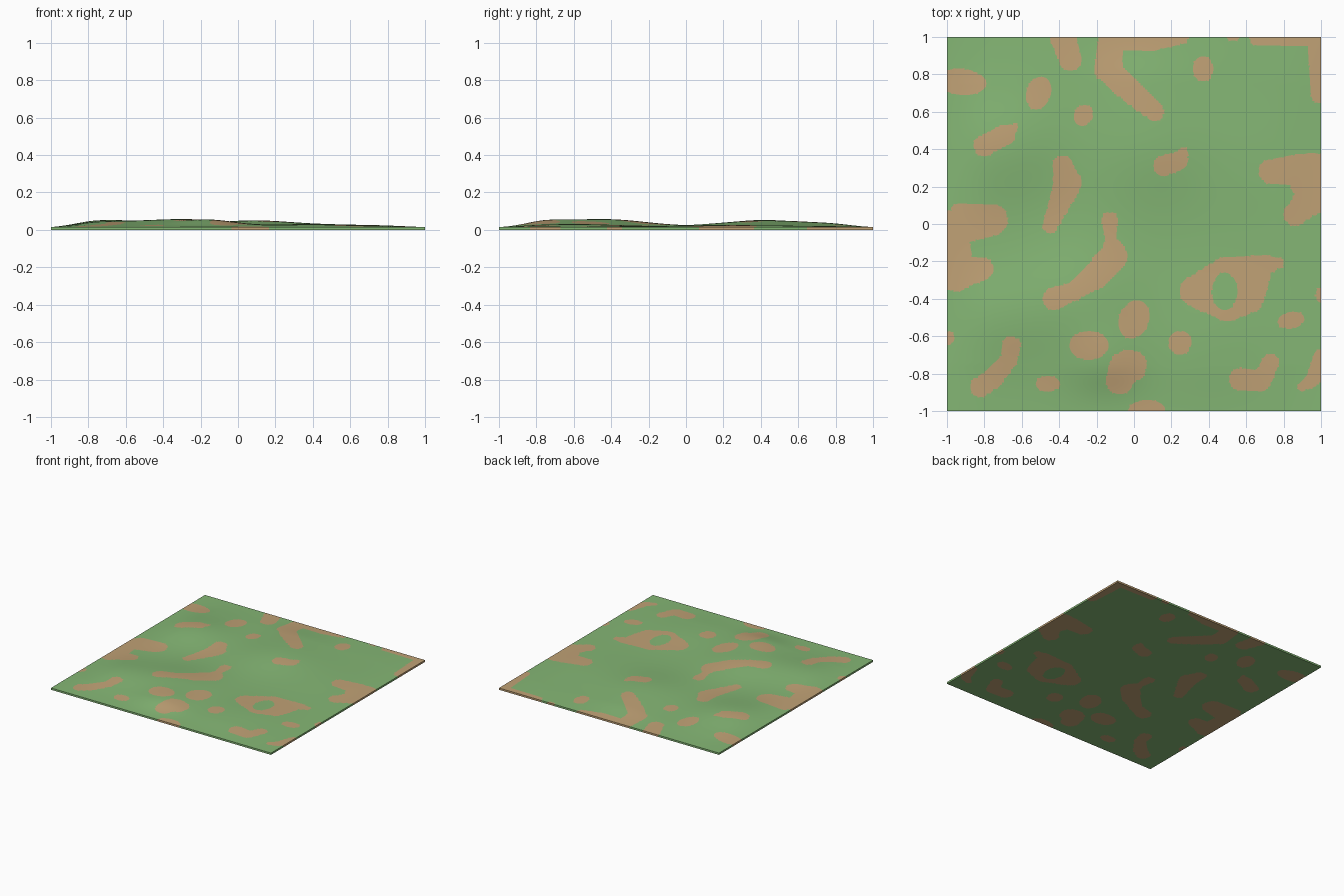
import bpy, bmesh, math

N = 170                      # grid cells per side
CELL = 2 / N
BASE = 0.015                 # slab height at the rim

# Gentle hills: x, y, radius, height
HILLS = [(-0.30, -0.42, 0.30, 0.036), (-0.68, 0.42, 0.28, 0.034),
         (0.08, 0.40, 0.30, 0.029), (-0.15, -0.74, 0.20, 0.025),
         (-0.72, -0.50, 0.25, 0.022), (0.40, -0.60, 0.30, 0.012),
         (0.55, 0.30, 0.35, 0.008), (0.0, 0.75, 0.25, 0.012)]

# Rounded earth spots: x, y, rx, ry, tilt in degrees
SPOTS = [(-0.92, 0.76, 0.13, 0.07, -5), (-0.51, 0.70, 0.065, 0.09, -20),
         (-0.27, 0.58, 0.05, 0.058, -30), (0.37, 0.83, 0.055, 0.067, 0),
         (0.0, -0.51, 0.08, 0.105, -20), (-0.24, -0.65, 0.105, 0.077, 0),
         (0.245, -0.635, 0.062, 0.065, -30), (0.84, -0.515, 0.072, 0.045, 10),
         (-0.46, -0.855, 0.065, 0.042, 0), (-0.035, -0.765, 0.105, 0.09, 20),
         (-0.075, -0.83, 0.075, 0.08, 0), (0.07, -1.0, 0.10, 0.06, 0),
         (-1.0, -0.61, 0.04, 0.04, 0), (1.0, -0.38, 0.03, 0.04, 0),
         (0.53, 1.0, 0.035, 0.02, 0)]
HOLE = (0.485, -0.36, 0.068, 0.10, 0)

# Elongated earth patches: chains of (x, y, radius)
LEFT_CHAINS = [
    [(-0.38, 1, 0.07), (-0.34, 0.88, 0.06)],
    [(-0.80, 0.42, 0.058), (-0.69, 0.475, 0.055), (-0.64, 0.52, 0.02)],
    [(-0.38, 0.31, 0.055), (-0.355, 0.22, 0.075), (-0.41, 0.08, 0.055), (-0.45, -0.01, 0.04)],
    [(-0.93, 0.05, 0.06), (-0.76, 0.02, 0.085), (-0.95, -0.02, 0.09)],
    [(-0.96, 0.0, 0.08), (-0.97, -0.10, 0.09), (-0.95, -0.26, 0.10), (-0.81, -0.24, 0.06)],
    [(-0.13, 0.02, 0.045), (-0.125, -0.07, 0.03), (-0.11, -0.17, 0.075),
     (-0.21, -0.28, 0.07), (-0.32, -0.36, 0.05), (-0.43, -0.40, 0.06)],
    [(-0.655, -0.65, 0.05), (-0.67, -0.73, 0.045), (-0.76, -0.83, 0.055), (-0.82, -0.87, 0.055)]]
RIGHT_CHAINS = [
    [(0.25, 1, 0.04), (0.1, 1, 0.075), (-0.12, 1, 0.07), (-0.14, 0.83, 0.072),
     (-0.02, 0.71, 0.062), (0.11, 0.60, 0.05)],
    [(0.16, 0.31, 0.055), (0.24, 0.34, 0.05), (0.26, 0.38, 0.03)],
    [(0.73, 0.28, 0.065), (0.88, 0.29, 0.085), (0.95, 0.25, 0.13), (0.95, 0.14, 0.09), (0.86, 0.05, 0.06)],
    [(0.33, -0.36, 0.085), (0.5, -0.28, 0.105), (0.70, -0.22, 0.055), (0.77, -0.21, 0.03)],
    [(0.33, -0.36, 0.085), (0.5, -0.42, 0.10), (0.6, -0.38, 0.10), (0.65, -0.28, 0.08)],
    [(0.57, -0.83, 0.06), (0.68, -0.84, 0.055), (0.73, -0.74, 0.045)],
    [(0.9, -0.87, 0.025), (0.96, -0.83, 0.04), (1, -0.71, 0.04)],
    [(0.66, 1, 0.045), (0.97, 1, 0.05), (1, 0.93, 0.07), (1, 0.70, 0.055)]]


def spot_distance(x, y, s):
    cx, cy, rx, ry, deg = s
    c, n = math.cos(math.radians(deg)), math.sin(math.radians(deg))
    u, v = (x - cx) * c + (y - cy) * n, (y - cy) * c - (x - cx) * n
    return (math.hypot(u / rx, v / ry) - 1) * min(rx, ry)


def link_distance(x, y, a, b):
    dx, dy = b[0] - a[0], b[1] - a[1]
    t = ((x - a[0]) * dx + (y - a[1]) * dy) / (dx * dx + dy * dy)
    t = max(0, min(1, t))
    return math.hypot(x - a[0] - t * dx, y - a[1] - t * dy) - a[2] - t * (b[2] - a[2])


LINKS = [(a, b) for chain in LEFT_CHAINS + RIGHT_CHAINS for a, b in zip(chain, chain[1:])]


def earth(x, y):
    """Negative inside an earth patch, positive in the grass."""
    d = min(min(spot_distance(x, y, s) for s in SPOTS),
            min(link_distance(x, y, a, b) for a, b in LINKS))
    return max(d, -spot_distance(x, y, HOLE))


def height(x, y):
    h = sum(k * math.exp(-((x - cx) ** 2 + (y - cy) ** 2) / r ** 2) for cx, cy, r, k in HILLS)
    rim = min(1, (1 - abs(x)) / 0.25) * min(1, (1 - abs(y)) / 0.25)
    return BASE + (h + 0.004) * math.sin(rim * math.pi / 2)


def material(name, colour):
    m = bpy.data.materials.new(name)
    m.diffuse_color = (*colour, 1)
    return m


# Terrain slab: rolling top, flat underside, straight rim
bm = bmesh.new()
top, low = [], []
for j in range(N + 1):
    for i in range(N + 1):
        x, y = -1 + i * CELL, -1 + j * CELL
        f = earth(x, y)
        # slide points onto nearby patch outlines for clean borders
        if 0 < i < N and 0 < j < N and abs(f) < 0.45 * CELL:
            e = 0.001
            gx, gy = (earth(x + e, y) - f) / e, (earth(x, y + e) - f) / e
            g = max(0.5, gx * gx + gy * gy)
            x, y = x - f * gx / g, y - f * gy / g
        top.append(bm.verts.new((x, y, height(x, y))))
        low.append(bm.verts.new((x, y, 0)))


def add_face(verts, smooth):
    face = bm.faces.new(verts)
    c = face.calc_center_median()
    face.material_index = int(earth(c.x, c.y) < 0)
    face.smooth = smooth
    return face.material_index


for j in range(N):
    for i in range(N):
        k = j * (N + 1) + i
        q = (k, k + 1, k + N + 2, k + N + 1)
        index = add_face([top[v] for v in q], True)
        under = bm.faces.new([low[v] for v in reversed(q)])
        under.material_index = index

R = N * (N + 1)
for i in range(N):
    L, M = i * (N + 1), (i + 1) * (N + 1)
    for a, b in ((i, i + 1), (R + i + 1, R + i), (M, L), (L + N, M + N)):
        add_face([low[a], low[b], top[b], top[a]], False)

mesh = bpy.data.meshes.new("terrain")
bm.to_mesh(mesh)
bm.free()
mesh.materials.append(material("grass green", (0.235, 0.474, 0.178)))
mesh.materials.append(material("bare earth", (0.53, 0.36, 0.18)))
terrain = bpy.data.objects.new("terrain", mesh)
bpy.context.collection.objects.link(terrain)
bpy.context.view_layer.objects.active = terrain
terrain.select_set(True)
bpy.ops.object.shade_smooth_by_angle(angle=math.radians(40))
